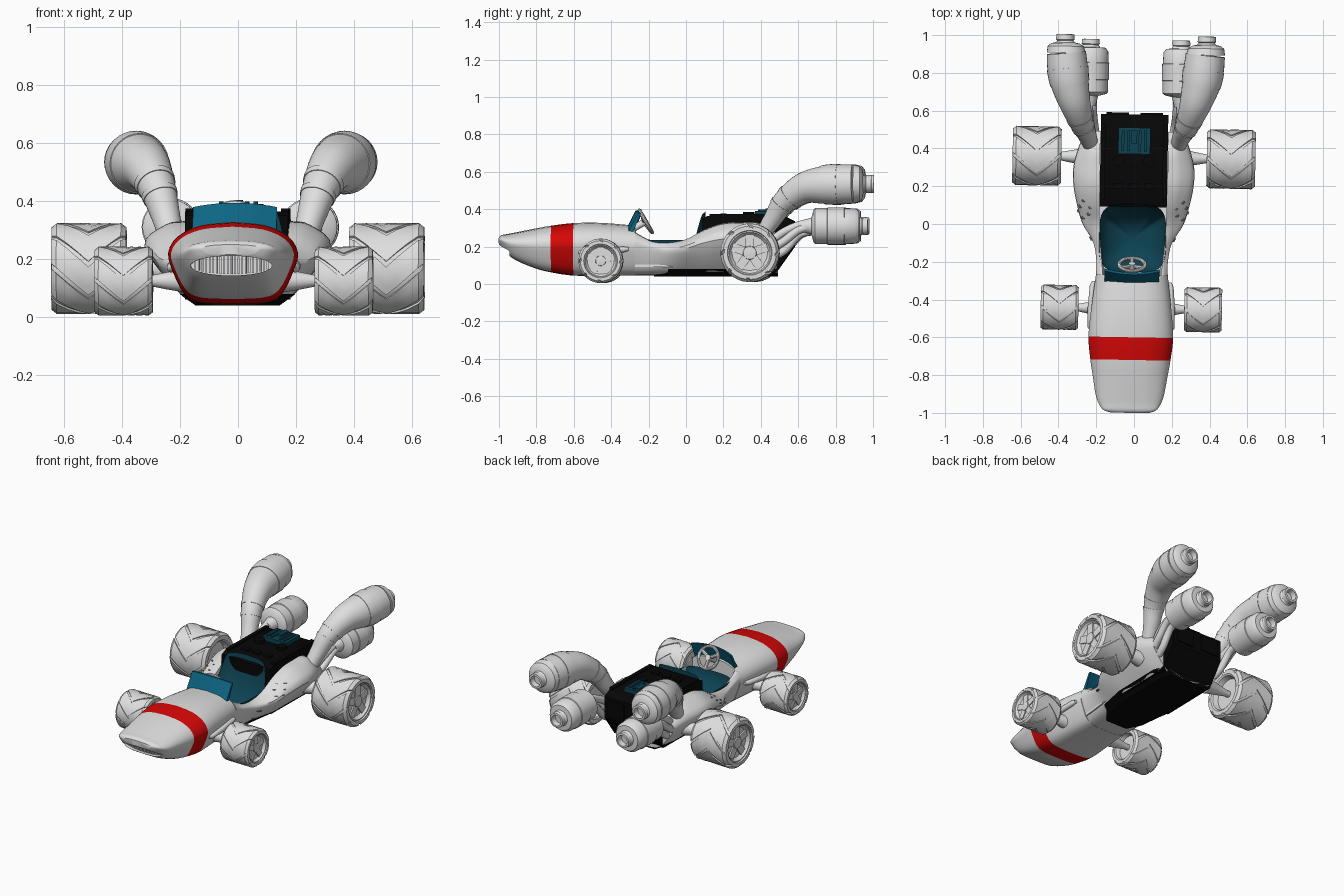
import bpy, bmesh, math
from mathutils import Vector, Matrix
from mathutils.bvhtree import BVHTree

if "Cube" in bpy.data.objects:
    bpy.data.objects.remove(bpy.data.objects["Cube"], do_unlink=True)

def material(name, rgb):
    m = bpy.data.materials.new(name)
    m.use_nodes = True
    m.diffuse_color = (*rgb, 1)
    m.node_tree.nodes["Principled BSDF"].inputs["Base Color"].default_value = (*rgb, 1)
    return m

GREY = material("light grey", (0.74, 0.74, 0.74))
DARK = material("dark grey", (0.12, 0.12, 0.12))
RED = material("red", (0.68, 0.002, 0.002))
TEAL = material("teal", (0.004, 0.13, 0.23))
DEEP = material("deep teal", (0.004, 0.055, 0.085))
BLACK = material("black", (0.002, 0.002, 0.002))
parts = []

def finish(name, bm, mats, mirror=False):
    bmesh.ops.recalc_face_normals(bm, faces=bm.faces[:])
    me = bpy.data.meshes.new(name)
    bm.to_mesh(me)
    ob = bpy.data.objects.new(name, me)
    bpy.context.collection.objects.link(ob)
    for m in mats:
        me.materials.append(m)
    if mirror:
        mod = ob.modifiers.new("Mirror", "MIRROR")
        mod.merge_threshold = 0.0005
    parts.append(ob)
    return ob

def spline(pts, n):
    """Smooth curve through points of any dimension."""
    p = [Vector(q) for q in pts]
    p = [2 * p[0] - p[1]] + p + [2 * p[-1] - p[-2]]
    out = []
    for a, b, c, d in zip(p, p[1:], p[2:], p[3:]):
        for k in range(n):
            t = k / n
            out.append(0.5 * (2 * b + (c - a) * t + (2 * a - 5 * b + 4 * c - d) * t ** 2
                              + (3 * b - 3 * c + d - a) * t ** 3))
    return out + [p[-2]]

def loft(bm, rings, closed, caps=True):
    rows = [[bm.verts.new(v) for v in r] for r in rings]
    n = len(rows[0])
    for a, b in zip(rows, rows[1:]):
        for i in range(n if closed else n - 1):
            j = (i + 1) % n
            bm.faces.new((a[i], a[j], b[j], b[i]))
    if caps:
        bm.faces.new(rows[0])
        bm.faces.new(rows[-1])
    return rows

def sweep(bm, path, axis=None, n=24):
    """Round tube through (x, y, z, radius) points."""
    rings = []
    for i, p in enumerate(path):
        t = axis or (Vector(path[min(i + 1, len(path) - 1)][:3]) - Vector(path[max(i - 1, 0)][:3]))
        q = Vector(t).to_track_quat('Z', 'Y')
        rings.append([Vector(p[:3]) + q @ Vector((p[3] * math.cos(a), p[3] * math.sin(a), 0))
                      for a in (math.tau * k / n for k in range(n))])
    loft(bm, rings, True)

def box(bm, c, s, rot=Matrix()):
    bmesh.ops.create_cube(bm, size=1, matrix=Matrix.Translation(c) @ rot @ Matrix.Diagonal((*s, 1)))

# Nose: half sections lofted along y, red band by position
shape = [(0, 1), (.5, .96), (.85, .83), (1, .63), (.93, .4), (.75, .12), (.5, .02), (0, 0)]
stations = [(-1, .1, .25, .215), (-.985, .14, .262, .195), (-.95, .165, .268, .155),
            (-.9, .182, .278, .122), (-.8, .199, .298, .082), (-.72, .212, .312, .062),
            (-.6, .224, .326, .045), (-.45, .212, .327, .045), (-.27, .19, .312, .045)]
sections = [spline([(w * u, y, b + (t - b) * v) for u, v in shape], 3) for y, w, t, b in stations]
bm = bmesh.new()
loft(bm, list(zip(*[spline(col, 4) for col in zip(*sections)])), False)
for f in bm.faces:
    f.material_index = int(-.72 < f.calc_center_median().y < -.6)
nose = finish("nose_body", bm, [GREY, RED], True)

# Mouth cut into the nose, with grille bars
bm = bmesh.new()
bmesh.ops.create_cone(bm, cap_ends=True, segments=40, radius1=1, radius2=1, depth=.2,
                      matrix=Matrix.Translation((0, -1, .177)) @ Matrix.Diagonal((.14, 1, .034, 1))
                      @ Matrix.Rotation(math.pi / 2, 4, 'X'))
cutter = finish("mouth_cutter", bm, [GREY])
cutter.hide_render = True
cut = nose.modifiers.new("Mouth", "BOOLEAN")
cut.operation, cut.object, cut.solver = 'DIFFERENCE', cutter, 'EXACT'
bm = bmesh.new()
for i in range(-10, 11):
    box(bm, (i * .0125, -.91, .179), (.006, .03, .062 * math.sqrt(1 - (i / 11.5) ** 2)))
finish("grille_bars", bm, [GREY])

# Cockpit sides and rear pods
pods = [(-.27, .155, .275, .19, .21, .145), (-.2, .16, .238, .189, .195, .15),
        (-.1, .17, .222, .208, .175, .16), (0, .175, .238, .268, .19, .18),
        (.1, .178, .29, .298, .22, .2), (.2, .18, .324, .318, .24, .2),
        (.3, .18, .33, .32, .24, .2), (.4, .18, .325, .295, .23, .2), (.49, .18, .27, .26, .2, .18)]
sections = [[Vector((0, y, .09)), Vector((xi, y, .09))] +
            spline([(xi, y, rim), ((xi + w) / 2, y, rim - .012), (w, y, zm), (wl, y, .085),
                    (.66 * wl, y, .052), (0, y, .046)], 4) for y, xi, rim, w, zm, wl in pods]
bm = bmesh.new()
loft(bm, list(zip(*[spline(col, 4) for col in zip(*sections)])), False)
tree = BVHTree.FromBMesh(bm)
finish("rear_body", bm, [GREY], True)

# Vent holes and side intake set flush on the pods
bm = bmesh.new()
for y, z, r in [(.03, .225, .011), (.065, .225, .011), (.05, .25, .011), (.09, .25, .011),
                (.085, .275, .011), (.12, .275, .011), (-.075, .155, .018)]:
    hit, nor, _, _ = tree.ray_cast(Vector((1, y, z)), Vector((-1, 0, 0)))
    if hit:
        sweep(bm, [(*(hit - nor * .004), r), (*(hit + nor * .0015), r)], nor, 6)
finish("pod_vents", bm, [DARK], True)

# Engine block, belly pan and engine details
bm = bmesh.new()
outline = [(.09, .06), (.09, .35), (.12, .365), (.52, .365), (.58, .335), (.58, .2), (.48, .06)]
loft(bm, [[(s, y, z) for y, z in outline] for s in (-.178, .178)], True)
for x in (-.08, 0, .08):
    box(bm, (x, .2, .368), (.05, .03, .02))
for s in (-1, 1):
    box(bm, (s * .165, .33, .365), (.025, .4, .02))
    bmesh.ops.create_cone(bm, cap_ends=True, segments=20, radius1=.03, radius2=.03, depth=.03,
                          matrix=Matrix.Translation((s * .08, .335, .37)))
    box(bm, (s * .09, .582, .27), (.12, .015, .1))
finish("engine_block", bm, [BLACK])
bm = bmesh.new()
side = [(.1, -.17), (.165, -.08), (.198, .1), (.198, .42), (.17, .49)]
outline = side + [(-x, y) for x, y in reversed(side)]
loft(bm, [[(x * k, y, z) for x, y in outline] for k, z in ((.72, .04), (1, .08))], True)
finish("belly_pan", bm, [BLACK])
bm = bmesh.new()
box(bm, (0, .44, .375), (.17, .14, .03))
for x in (-.06, -.03, .03, .06):
    box(bm, (x, .44, .392), (.014, .11, .012))
box(bm, (0, .46, .395), (.03, .07, .018))
finish("engine_cover", bm, [DEEP])

# Seat: bucket shaped scoop with a raised back
def power(v, e):
    return math.copysign(abs(v) ** e, v)

rings = []
for k in range(9):
    t = k / 8 * math.pi / 2 * .97
    ring = []
    for i in range(64):
        a = math.tau * i / 64
        x, y = .177 * power(math.cos(a), .5), .18 * power(math.sin(a), .5)
        rise = min(max((y - .115) / .055, 0), 1)
        rim = .235 + (.155 - .8 * x * x) * rise * rise * (3 - 2 * rise)
        ring.append((x * math.cos(t), -.075 + y * math.cos(t), rim + (.1 - rim) * math.sin(t)))
    rings.append(ring)
bm = bmesh.new()
rows = loft(bm, rings, True, False)
bm.faces.new(rows[-1])
seat = finish("seat", bm, [DEEP])
seat.data.flip_normals()

# Windscreen: gently curved strip leaning back
bm = bmesh.new()
rings = []
for i in range(13):
    x = -.145 + .29 * i / 12
    y = -.333 + .9 * x * x
    top = .394 - .7 * x * x
    rings.append([(x, y, .27), (x, y + .064, top), (x, y + .076, top), (x, y + .03, .27)])
loft(bm, rings, True)
finish("windscreen", bm, [TEAL])

# Steering wheel with spokes and column
bm = bmesh.new()
place = Matrix.Translation((0, -.215, .335)) @ Vector((0, .866, .5)).to_track_quat('Z', 'Y').to_matrix().to_4x4()
sweep(bm, [(*(place @ Vector((.068 * math.cos(a), .068 * math.sin(a), 0))), .01)
           for a in (math.tau * k / 36 for k in range(37))], None, 10)
for a in (.5, 2.64, 4.71):
    sweep(bm, [(*(place @ Vector((0, 0, -.01))), .011),
               (*(place @ Vector((.066 * math.cos(a), .066 * math.sin(a), 0))), .011)], None, 8)
sweep(bm, [(*(place @ Vector((0, 0, z))), .018) for z in (-.1, .008)], None, 12)
finish("steering_wheel", bm, [GREY])

# Wheels: turned tyre and rim, chevron tread, five spokes
tyre = [(-.7, .05), (-.7, .62), (-.95, .68), (-1, .74), (-.99, .86), (-.86, .94), (-.4, .955), (0, .96),
        (.4, .955), (.86, .94), (.99, .86), (1, .76), (.94, .74), (.94, .7), (.88, .68), (.78, .6),
        (.77, .24), (.88, .22), (.9, .05)]

def wheel(name, c, R, W):
    bm = bmesh.new()
    sweep(bm, [(c[0] + W * t, c[1], c[2], R * r) for t, r in tyre], (1, 0, 0), 48)
    def at(u, a, r):
        return (c[0] + W * u, c[1] - r * R * math.sin(a), c[2] + r * R * math.cos(a))
    for k in range(8):
        rings = []
        for u in (-1, -.86, -.55, -.28, 0, .28, .55, .86, 1):
            a = math.tau * k / 8 + .75 * (1 - abs(u))
            r = 1 if abs(u) < .9 else .91
            rings.append([at(u, a, r - .07)] + [at(u, a + d, r) for d in (0, .22, .44, .66)]
                         + [at(u, a + .66, r - .07)])
        loft(bm, rings, True)
    for k in range(5):
        a = math.tau * k / 5
        box(bm, at(.78, a, .42), (W * .12, R * .3, R * .42), Matrix.Rotation(a, 4, 'X'))
    finish(name, bm, [GREY], True)

wheel("rear_wheels", (.514, .352, .167), .157, .129)
wheel("front_wheels", (.38, -.448, .124), .119, .1)

# Axles and front suspension levers
bm = bmesh.new()
sweep(bm, [(.25, .352, .167, .05), (.32, .352, .167, .035), (.4, .352, .167, .02), (.45, .352, .167, .02)])
sweep(bm, [(.17, -.448, .125, .04), (.23, -.448, .125, .03), (.29, -.448, .125, .018), (.34, -.448, .125, .018)])
sweep(bm, [(.205, -.57, .17, .01), (.214, -.55, .17, .016), (.214, -.45, .175, .017),
           (.206, -.33, .185, .016), (.2, -.305, .187, .01)], (0, 1, 0), 14)
finish("axles", bm, [GREY], True)

# Large upper exhausts
bm = bmesh.new()
path = spline([(.228, .41, .26, .04), (.252, .47, .35, .05), (.28, .53, .44, .063), (.318, .635, .512, .083),
               (.347, .74, .53, .101), (.36, .82, .533, .107), (.368, .9, .535, .104)], 6)
end = [(.372, .935, .535, .095), (.374, .95, .535, .075), (.374, .955, .535, .05), (.374, .965, .535, .043),
       (.375, .97, .535, .049), (.375, .998, .535, .047), (.375, .999, .535, .034), (.375, .965, .535, .03)]
sweep(bm, [tuple(p) for p in path], None, 32)
sweep(bm, [tuple(path[-1])] + end, (0, 1, 0), 32)
for a, b in ((10, 11), (13, 14), (24, 30)):
    sweep(bm, [(*p[:3], p[3] + .003) for p in path[a:b + 1]], None, 32)
finish("upper_exhausts", bm, [GREY], True)

# Lower canister exhausts with header pipes
bm = bmesh.new()
can = [(.62, .03), (.675, .045), (.685, .085), (.695, .096), (.76, .096), (.762, .1), (.85, .1), (.852, .096),
       (.91, .094), (.93, .08), (.932, .05), (.945, .042), (.95, .048), (.975, .046), (.976, .034), (.94, .03)]
sweep(bm, [(.24, y, .31, r) for y, r in can], (0, 1, 0), 32)
for x, y, z in ((.2, .44, .13), (.23, .45, .18), (.22, .46, .23)):
    dx, dz = x - .215, (z - .18) * .5
    sweep(bm, [tuple(p) for p in spline([(x, y, z, .022), (x + .015, .53, z + .05, .022),
               (.238 + dx, .61, .29 + dz, .022), (.238 + dx, .7, .31 + dz, .022)], 6)], None, 14)
finish("lower_exhausts", bm, [GREY], True)

# Bake modifiers, shade, and set the slight yaw of the whole car
bpy.ops.object.select_all(action='DESELECT')
for ob in parts:
    ob.select_set(ob is not cutter)
bpy.context.view_layer.objects.active = nose
bpy.ops.object.convert(target='MESH')
bpy.ops.object.shade_smooth_by_angle(angle=math.radians(35))
bpy.data.objects.remove(cutter, do_unlink=True)
pivot = Matrix.Translation((0, .35, 0))
for ob in bpy.context.selected_objects:
    ob.matrix_world = pivot @ Matrix.Rotation(-.018, 4, 'Z') @ pivot.inverted()
